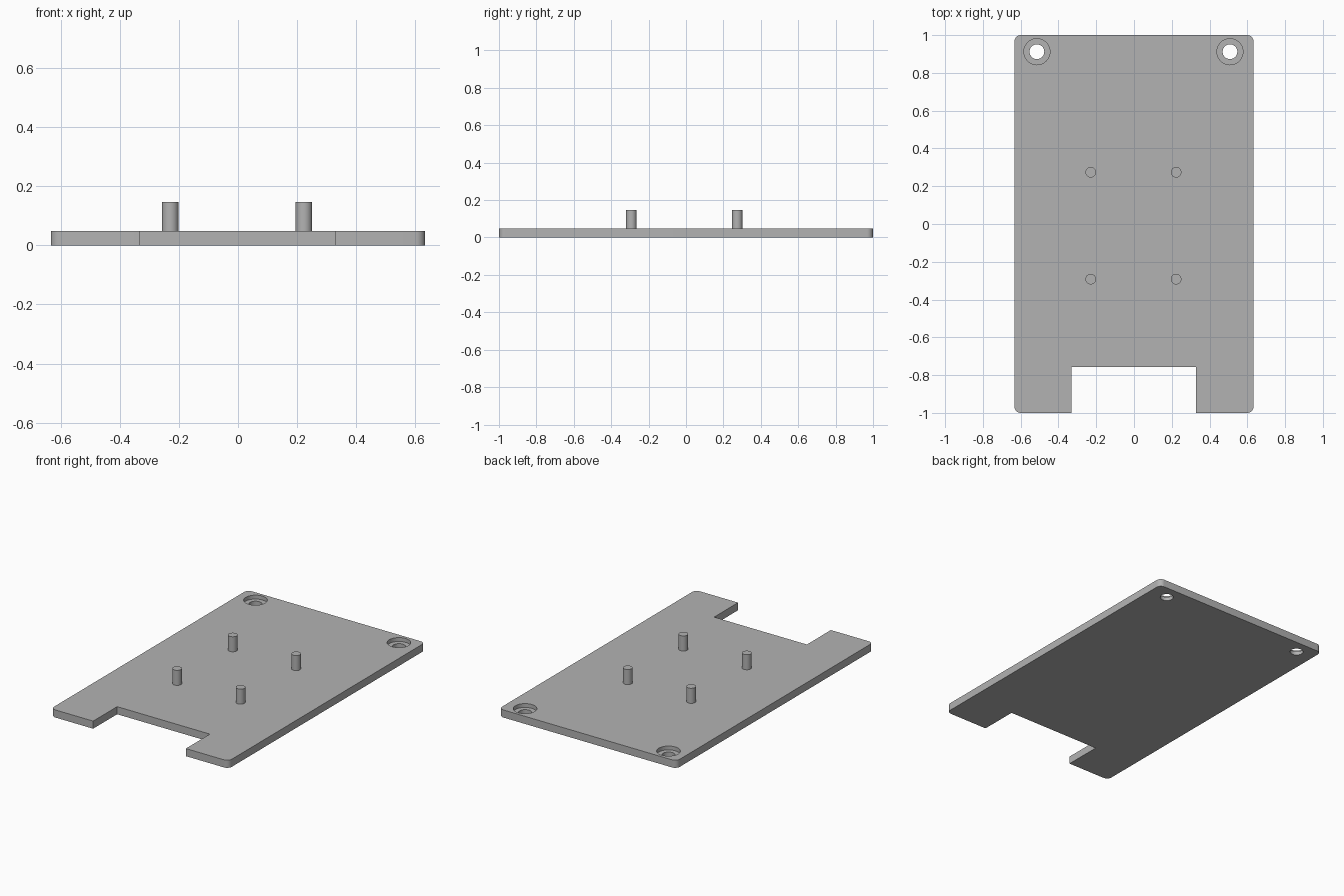
import bpy, bmesh, math

if "Cube" in bpy.data.objects:
    bpy.data.objects.remove(bpy.data.objects["Cube"])

PLATE_TOP = 0.049
PEG_TOP = 0.146
HALF_W, HALF_L, CORNER = 0.633, 1.0, 0.033

grey = bpy.data.materials.new("grey plastic")
grey.diffuse_color = (0.45, 0.45, 0.45, 1)
grey.use_nodes = True
grey.node_tree.nodes["Principled BSDF"].inputs["Base Color"].default_value = grey.diffuse_color


def smooth(obj):
    bpy.ops.object.select_all(action='DESELECT')
    obj.select_set(True)
    bpy.context.view_layer.objects.active = obj
    bpy.ops.object.shade_smooth_by_angle(angle=math.radians(30))


def cylinder(name, x, y, radius, z0, z1):
    bpy.ops.mesh.primitive_cylinder_add(vertices=48, radius=radius, depth=z1 - z0,
                                        location=(x, y, (z0 + z1) / 2))
    obj = bpy.context.object
    obj.name = name
    obj.data.materials.append(grey)
    return obj


def rounded(cx, cy, start):
    """Quarter-circle corner points, counter-clockwise from the start angle."""
    return [(cx + CORNER * math.cos(math.radians(start + 11.25 * i)),
             cy + CORNER * math.sin(math.radians(start + 11.25 * i))) for i in range(9)]


# Base plate: rounded outline with a rectangular notch in the front edge
ix, iy = HALF_W - CORNER, HALF_L - CORNER
outline = (rounded(ix, -iy, 270) + rounded(ix, iy, 0)
           + rounded(-ix, iy, 90) + rounded(-ix, -iy, 180)
           + [(-0.332, -HALF_L), (-0.332, -0.756), (0.329, -0.756), (0.329, -HALF_L)])
bm = bmesh.new()
face = bm.faces.new([bm.verts.new((x, y, 0)) for x, y in outline])
ext = bmesh.ops.extrude_face_region(bm, geom=[face])
bmesh.ops.translate(bm, vec=(0, 0, PLATE_TOP),
                    verts=[v for v in ext["geom"] if isinstance(v, bmesh.types.BMVert)])
bmesh.ops.recalc_face_normals(bm, faces=bm.faces)
mesh = bpy.data.meshes.new("base_plate")
bm.to_mesh(mesh)
bm.free()
plate = bpy.data.objects.new("base_plate", mesh)
bpy.context.collection.objects.link(plate)
mesh.materials.append(grey)

# Counterbored screw holes in the rear corners
for x in (-0.514, 0.508):
    for radius, z0 in ((0.069, 0.024), (0.039, -0.05)):
        cutter = cylinder("hole_cutter", x, 0.912, radius, z0, 0.1)
        cutter.hide_render = True
        mod = plate.modifiers.new("hole", 'BOOLEAN')
        mod.operation, mod.solver, mod.object = 'DIFFERENCE', 'EXACT', cutter
        bpy.context.view_layer.objects.active = plate
        bpy.ops.object.modifier_apply(modifier=mod.name)
        bpy.data.objects.remove(cutter)
smooth(plate)

# Four mounting pegs
for x, side in ((-0.229, "left"), (0.223, "right")):
    for y, end in ((-0.292, "front"), (0.274, "rear")):
        smooth(cylinder(f"peg_{end}_{side}", x, y, 0.028, PLATE_TOP - 0.002, PEG_TOP))
